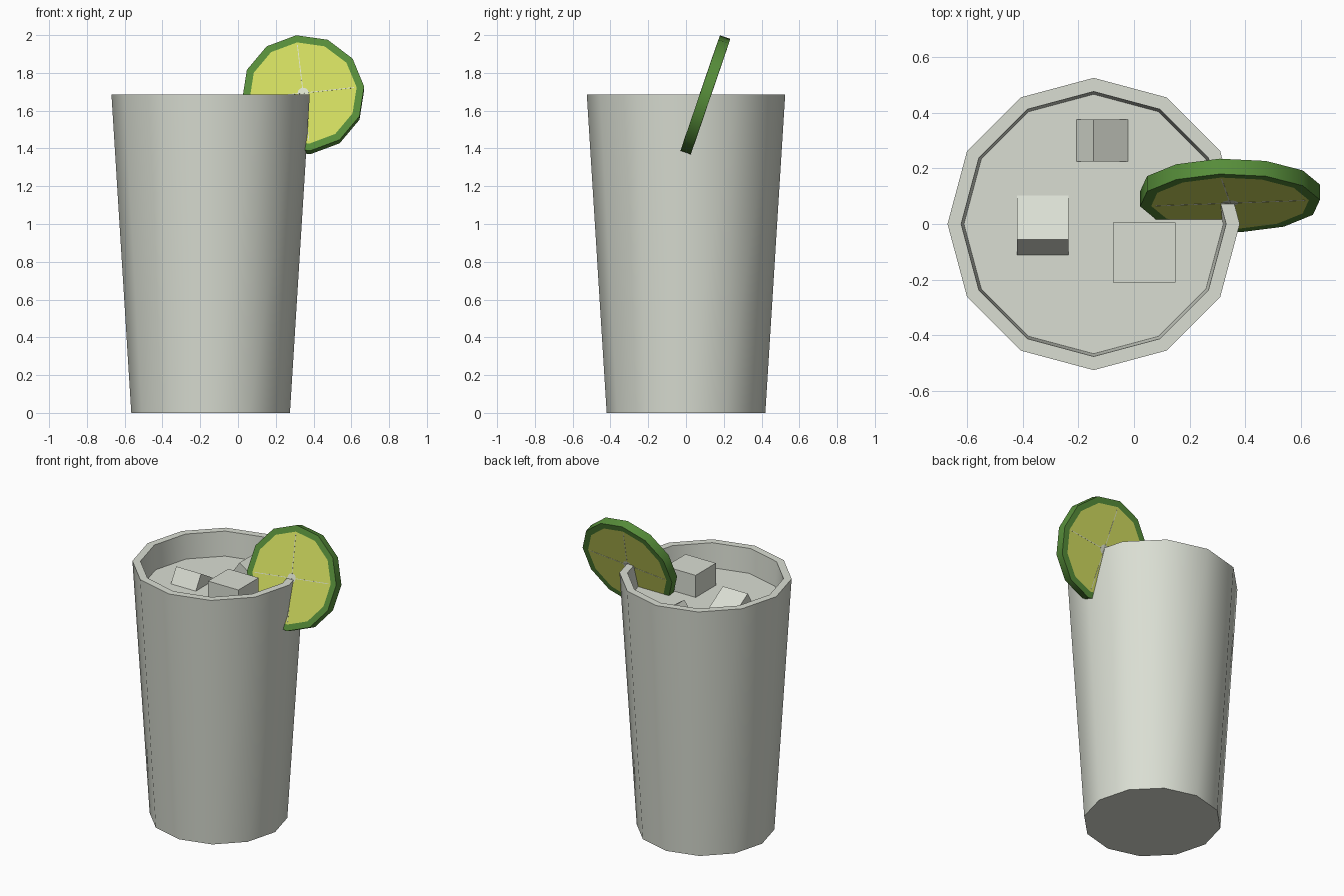
import bpy, bmesh, math
from mathutils import Matrix, Vector

if "Cube" in bpy.data.objects:
    bpy.data.objects.remove(bpy.data.objects["Cube"])


def material(name, rgb):
    m = bpy.data.materials.new(name)
    m.diffuse_color = (*rgb, 1)
    m.use_nodes = True
    m.node_tree.nodes["Principled BSDF"].inputs["Base Color"].default_value = m.diffuse_color
    return m


GLASS = material("pale_grey", (0.70, 0.73, 0.65))
RIND = material("rind_green", (0.095, 0.27, 0.042))
FLESH = material("lime_flesh", (0.64, 0.71, 0.115))
PITH = material("pale_pith", (0.72, 0.76, 0.62))


def finish(name, bm, mats, matrix=Matrix(), smooth=False):
    bmesh.ops.recalc_face_normals(bm, faces=bm.faces)
    me = bpy.data.meshes.new(name)
    bm.to_mesh(me)
    bm.free()
    for m in mats:
        me.materials.append(m)
    ob = bpy.data.objects.new(name, me)
    bpy.context.collection.objects.link(ob)
    ob.matrix_world = matrix
    if smooth:
        bpy.ops.object.select_all(action='DESELECT')
        ob.select_set(True)
        bpy.context.view_layer.objects.active = ob
        bpy.ops.object.shade_smooth_by_angle(angle=math.radians(40))
    return ob


def lathe(profile, start=0.0, slots=None, n=12):
    """Spin (radius, z, ) points into rings, capped at both ends."""
    bm = bmesh.new()
    slots = slots or [0] * (len(profile) + 1)
    rings = [[bm.verts.new((r * math.cos(start + i * math.tau / n),
                            r * math.sin(start + i * math.tau / n), z))
              for i in range(n)] for r, z in profile]
    bm.faces.new(rings[0]).material_index = slots[0]
    for a, b, s in zip(rings, rings[1:], slots[1:]):
        for i in range(n):
            j = (i + 1) % n
            bm.faces.new((a[i], a[j], b[j], b[i])).material_index = s
    bm.faces.new(rings[-1]).material_index = slots[-1]
    return bm


def box(name, size, mat, matrix):
    bm = bmesh.new()
    bmesh.ops.create_cube(bm, size=1, matrix=Matrix.Diagonal((*size, 1)))
    return finish(name, bm, [mat], matrix)


CX = -0.145
LIQUID = 1.522

# Tapered tumbler, closed inside by the drink surface
finish("glass_with_drink",
       lathe([(0.42, 0), (0.525, 1.685), (0.476, 1.685), (0.466, LIQUID)]),
       [GLASS], Matrix.Translation((CX, 0, 0)), smooth=True)

# Ice: one level cube, two floating corner-up
box("ice_level", (0.225, 0.215, 0.22), GLASS,
    Matrix.Translation((0.0375, -0.1025, 1.56)))


def tilted_ice(name, size, ridge, angle, axis):
    # hang the cube from its upper ridge edge
    a = math.radians(angle)
    rot = Matrix.Rotation(-a if axis == 'X' else a, 4, axis)
    corner = Vector((0, size / 2, -size / 2)) if axis == 'X' else Vector((size / 2, 0, -size / 2))
    box(name, (size,) * 3, GLASS,
        Matrix.Translation(Vector(ridge) + rot @ corner) @ rot)


tilted_ice("ice_left", 0.185, (-0.3275, -0.055, LIQUID + 0.095), 31, 'X')
tilted_ice("ice_back", 0.152, (-0.145, 0.30, LIQUID + 0.087), 35, 'Y')

# Lime slice leaning on the rim: pith, flesh, rind on both sides
T = 0.029
place = Matrix.Translation((0.345, 0.1025, 1.684)) @ Matrix.Rotation(math.radians(71.1), 4, 'X')
half = [(0.03, T), (0.285, T), (0.325, T)]
profile = half + [(r, -z) for r, z in reversed(half)]
finish("lime_slice", lathe(profile, math.radians(6.5), [2, 1, 0, 0, 0, 1, 2]),
       [RIND, FLESH, PITH], place, smooth=True)

# Fine membranes crossing the flesh
for k in range(2):
    box("lime_membrane_%d" % (k + 1), (0.54, 0.004, 2 * T + 0.002), PITH,
        place @ Matrix.Rotation(math.radians(6.5 + 90 * k), 4, 'Z'))
